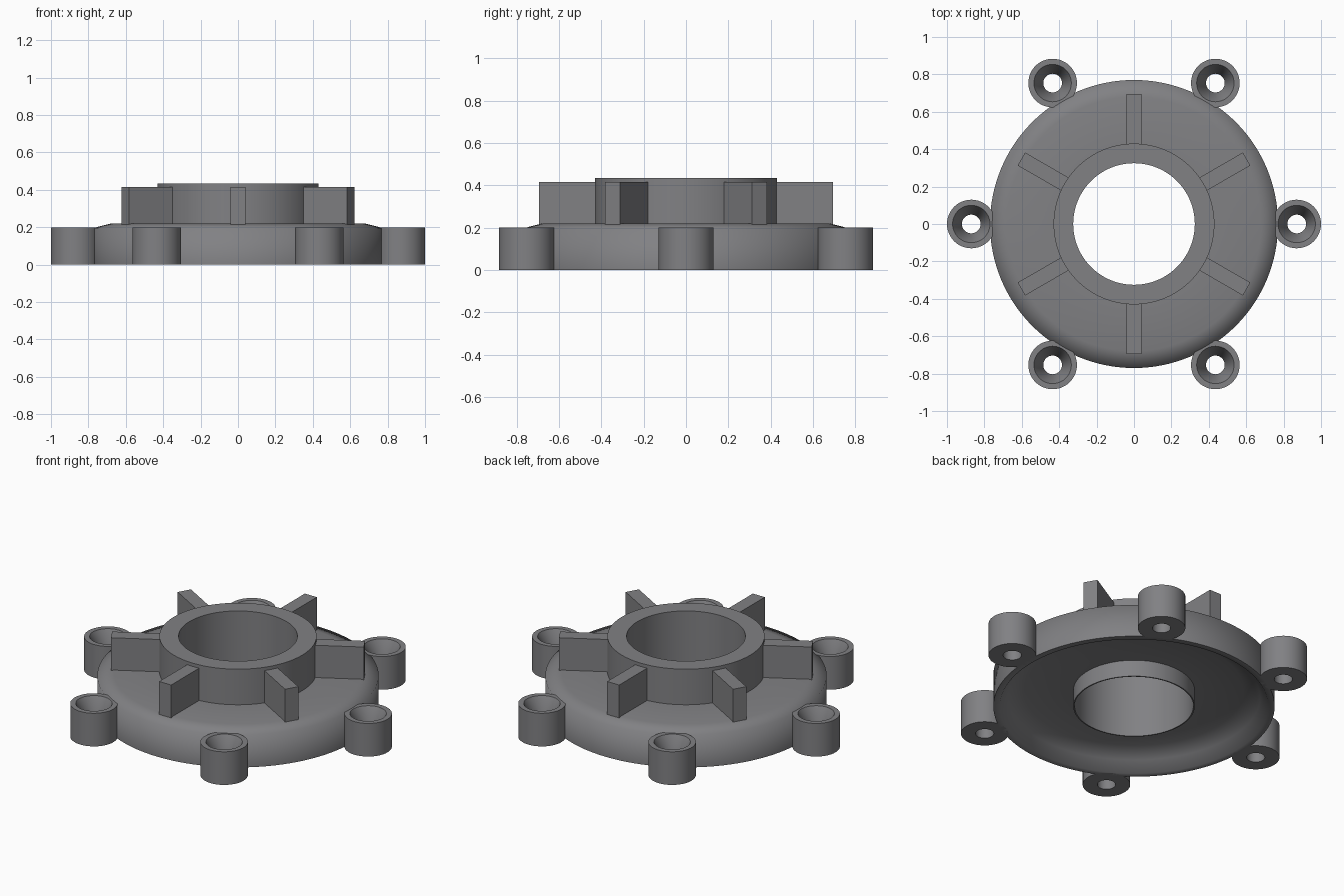
import bpy, bmesh, math
from mathutils import Matrix

if "Cube" in bpy.data.objects:
    bpy.data.objects.remove(bpy.data.objects["Cube"])

grey = bpy.data.materials.new("dark_grey")
grey.diffuse_color = (0.22, 0.22, 0.23, 1)
grey.use_nodes = True
grey.node_tree.nodes["Principled BSDF"].inputs["Base Color"].default_value = grey.diffuse_color


def finish(name, bm, angle):
    bmesh.ops.recalc_face_normals(bm, faces=bm.faces)
    mesh = bpy.data.meshes.new(name)
    bm.to_mesh(mesh)
    bm.free()
    mesh.materials.append(grey)
    ob = bpy.data.objects.new(name, mesh)
    bpy.context.collection.objects.link(ob)
    bpy.ops.object.select_all(action='DESELECT')
    ob.select_set(True)
    bpy.context.view_layer.objects.active = ob
    bpy.ops.object.shade_smooth_by_angle(angle=math.radians(angle))
    return ob


def lathe(name, profile, segments, angle, centre=(0, 0)):
    """Turn a closed (radius, height) profile around a vertical axis."""
    bm = bmesh.new()
    rings = []
    for i in range(segments):
        a = math.tau * i / segments
        rings.append([bm.verts.new((centre[0] + r * math.cos(a),
                                    centre[1] + r * math.sin(a), z)) for r, z in profile])
    n = len(profile)
    for i in range(segments):
        a, b = rings[i], rings[(i + 1) % segments]
        for j in range(n):
            k = (j + 1) % n
            bm.faces.new((a[j], b[j], b[k], a[k]))
    return finish(name, bm, angle)


# Flange and hub: dished underside, thin bore sleeve reaching the base
lathe("flange_and_hub", [
    (0.325, 0.0), (0.325, 0.435), (0.43, 0.435), (0.43, 0.22), (0.68, 0.22),
    (0.77, 0.197), (0.77, 0.0), (0.735, 0.0), (0.69, 0.06), (0.60, 0.10),
    (0.332, 0.10), (0.332, 0.0)], 128, 82)

for i in range(6):
    # Countersunk screw lugs around the rim
    a = math.radians(60 * i)
    lathe(f"screw_lug_{i + 1}", [
        (0.13, 0.0), (0.13, 0.2), (0.10, 0.2), (0.05, 0.10), (0.05, 0.0)],
        48, 30, (0.87 * math.cos(a), 0.87 * math.sin(a)))

    # Radial ribs standing on the flange between the lugs
    bm = bmesh.new()
    spin = Matrix.Rotation(a + math.radians(30), 4, 'Z')
    place = Matrix.Translation((0.5525, 0, 0.3075))
    size = Matrix.Diagonal((0.285, 0.08, 0.215, 1))
    bmesh.ops.create_cube(bm, size=1, matrix=spin @ place @ size)
    finish(f"rib_{i + 1}", bm, 30)
